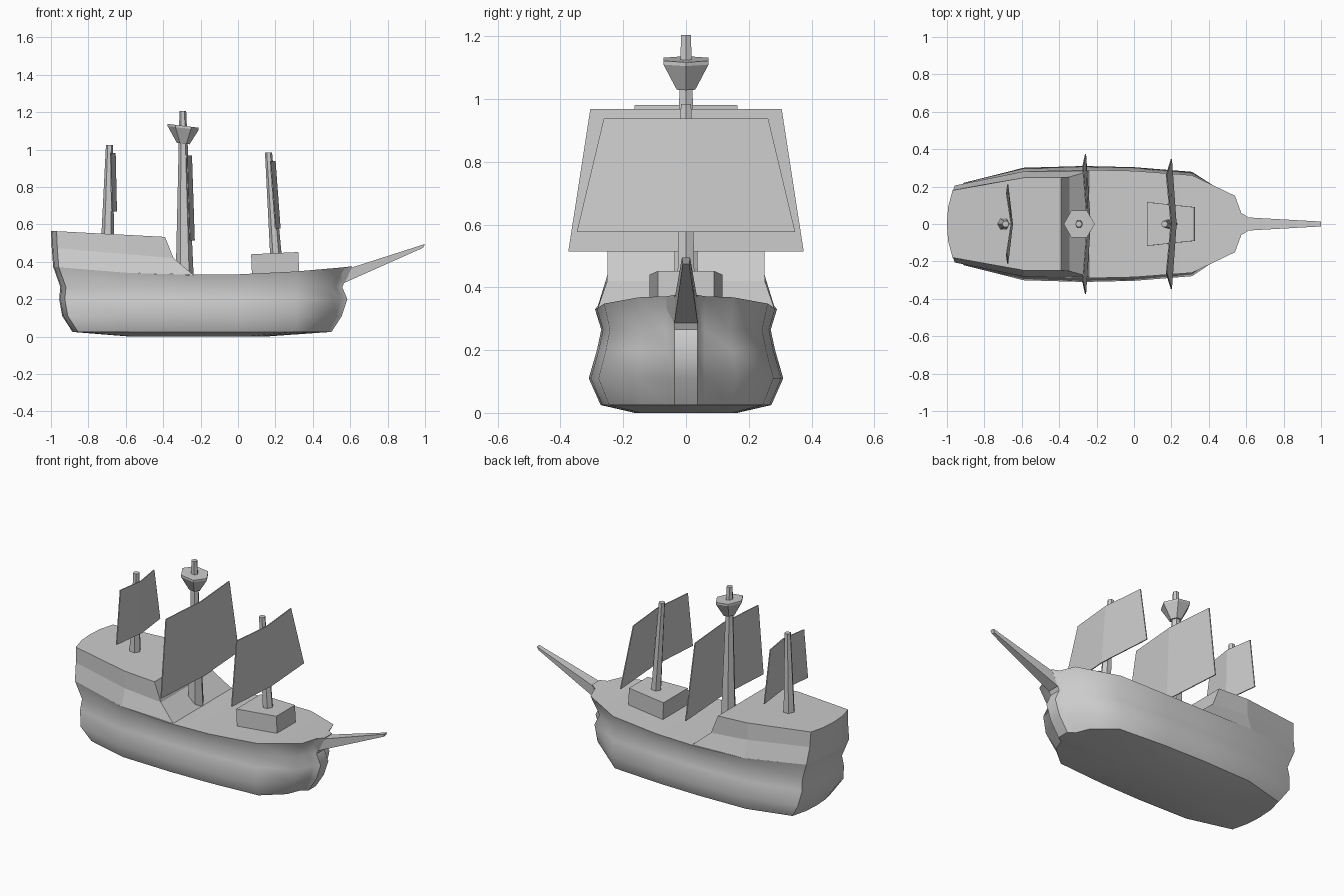
import bpy, bmesh, math

if "Cube" in bpy.data.objects:
    bpy.data.objects.remove(bpy.data.objects["Cube"])


def loft(name, rings, strip_cap=False, smooth=None):
    """Skin closed rings of points; strip_cap closes a mirrored ring with cross strips."""
    bm = bmesh.new()
    vs = [[bm.verts.new(p) for p in r] for r in rings]
    n = len(rings[0])
    for a, b in zip(vs, vs[1:]):
        for i in range(n):
            j = (i + 1) % n
            bm.faces.new((a[i], a[j], b[j], b[i]))
    for r in (vs[0], vs[-1]):
        if strip_cap:
            bm.faces.new((r[0], r[1], r[-1]))
            for i in range(1, n // 2):
                bm.faces.new((r[i], r[i + 1], r[n - i - 1], r[n - i]))
        else:
            bm.faces.new(r)
    bmesh.ops.recalc_face_normals(bm, faces=bm.faces)
    me = bpy.data.meshes.new(name)
    bm.to_mesh(me)
    bm.free()
    ob = bpy.data.objects.new(name, me)
    bpy.context.collection.objects.link(ob)
    if smooth:
        bpy.ops.object.select_all(action='DESELECT')
        ob.select_set(True)
        bpy.context.view_layer.objects.active = ob
        bpy.ops.object.shade_smooth_by_angle(angle=math.radians(smooth))
    return ob


def mirrored(half):
    """First point lies on the centre line, the rest are mirrored in y."""
    return half + [(x, -y, z) for x, y, z in reversed(half[1:])]


def sheer(x):
    return 0.33 + 0.07 * (x + 0.2) ** 2


def hull_ring(z, w, stern, tip):
    half = [(stern, 0), (stern + 0.006, 0.35 * w), (stern + 0.03, 0.71 * w),
            (-0.59, 0.97 * w), (-0.27, w), (0, 0.98 * w), (0.31, 0.9 * w),
            (tip - 0.07, 0.52 * w), (tip - 0.037, 0.06), (tip, 0.037)]
    return mirrored([(x, y, sheer(x) if z is None else z) for x, y in half])


# Hull: keel plate, chine, bulge, waist, rail
levels = [hull_ring(0.025, 0.272, -0.885, 0.50),
          hull_ring(0.11, 0.31, -0.94, 0.555),
          hull_ring(0.2, 0.284, -0.956, 0.585),
          hull_ring(0.265, 0.27, -0.95, 0.557),
          hull_ring(None, 0.29, -0.988, 0.61)]
keel = [(-0.22 + (x + 0.2) * 0.52, y * 0.6, 0) for x, y, z in levels[0]]
loft("hull", [keel] + levels, True, 45)


# Raised stern deck with sloping front wall
def castle_ring(stern, corner, w, front, z0, z1):
    half = [(stern, 0), (stern + 0.006, corner * 0.5), (stern + 0.03, corner),
            (-0.59, w), (front, w * 1.005)]
    return mirrored([(x, y, sheer(x) if z0 is None else
                      z0 + (z1 - z0) * (x - stern) / (front - stern)) for x, y in half])


loft("stern_deck", [castle_ring(-0.988, 0.206, 0.281, -0.24, None, 0),
                    castle_ring(-0.996, 0.185, 0.25, -0.345, 0.475, 0.42),
                    castle_ring(-1.0, 0.18, 0.248, -0.39, 0.565, 0.533)], True)

# Bowsprit
loft("bowsprit", [[(xb, -yb, zb), (xb, yb, zb), (xt, yt, zt), (xt, -yt, zt)]
                  for xb, yb, zb, xt, yt, zt in
                  [(0.52, 0.05, 0.27, 0.55, 0.075, 0.365),
                   (0.57, 0.037, 0.288, 0.61, 0.035, 0.37),
                   (0.99, 0.01, 0.475, 1.0, 0.013, 0.495)]])

# Fore deckhouse
loft("deckhouse", [[(x0, -0.117, z0), (x1, -0.09, z1), (x1, 0.09, z1), (x0, 0.117, z0)]
                   for x0, x1, z0, z1 in [(0.075, 0.328, 0.32, 0.33),
                                          (0.07, 0.322, 0.44, 0.452)]])


# Masts and crow's nest
def hexagon(x, z, r, tilt=0):
    return [(x + r * math.cos(a), r * math.sin(a), z + tilt * math.cos(a))
            for a in (math.pi / 3 * k for k in range(6))]


for name, x0, z0, r0, x1, z1, r1 in [
        ("rear_mast", -0.697, 0.53, 0.034, -0.687, 1.025, 0.019),
        ("main_mast", -0.285, 0.32, 0.048, -0.295, 1.205, 0.018),
        ("fore_mast", 0.203, 0.43, 0.031, 0.163, 0.985, 0.019)]:
    loft(name, [hexagon(x0, z0, r0), hexagon(x1, z1, r1)])
loft("crows_nest", [hexagon(-0.293, 1.032, 0.034, -0.004),
                    hexagon(-0.293, 1.115, 0.083, -0.01),
                    hexagon(-0.293, 1.127, 0.083, -0.01)])

# Square sails: thin sheets folded along the centre, bellied forward
for name, xt, zt, yt, xb, zb, yb in [
        ("rear_sail", -0.685, 0.982, 0.163, -0.678, 0.668, 0.21),
        ("main_sail", -0.277, 0.968, 0.305, -0.262, 0.515, 0.375),
        ("fore_sail", 0.17, 0.938, 0.262, 0.197, 0.577, 0.348)]:
    t = 0.006
    loft(name, [[(x, -y, z), (x + 0.025, 0, z), (x, y, z),
                 (x + t, y, z), (x + 0.025 + t, 0, z), (x + t, -y, z)]
                for x, y, z in [(xb, yb, zb), (xt, yt, zt)]])
